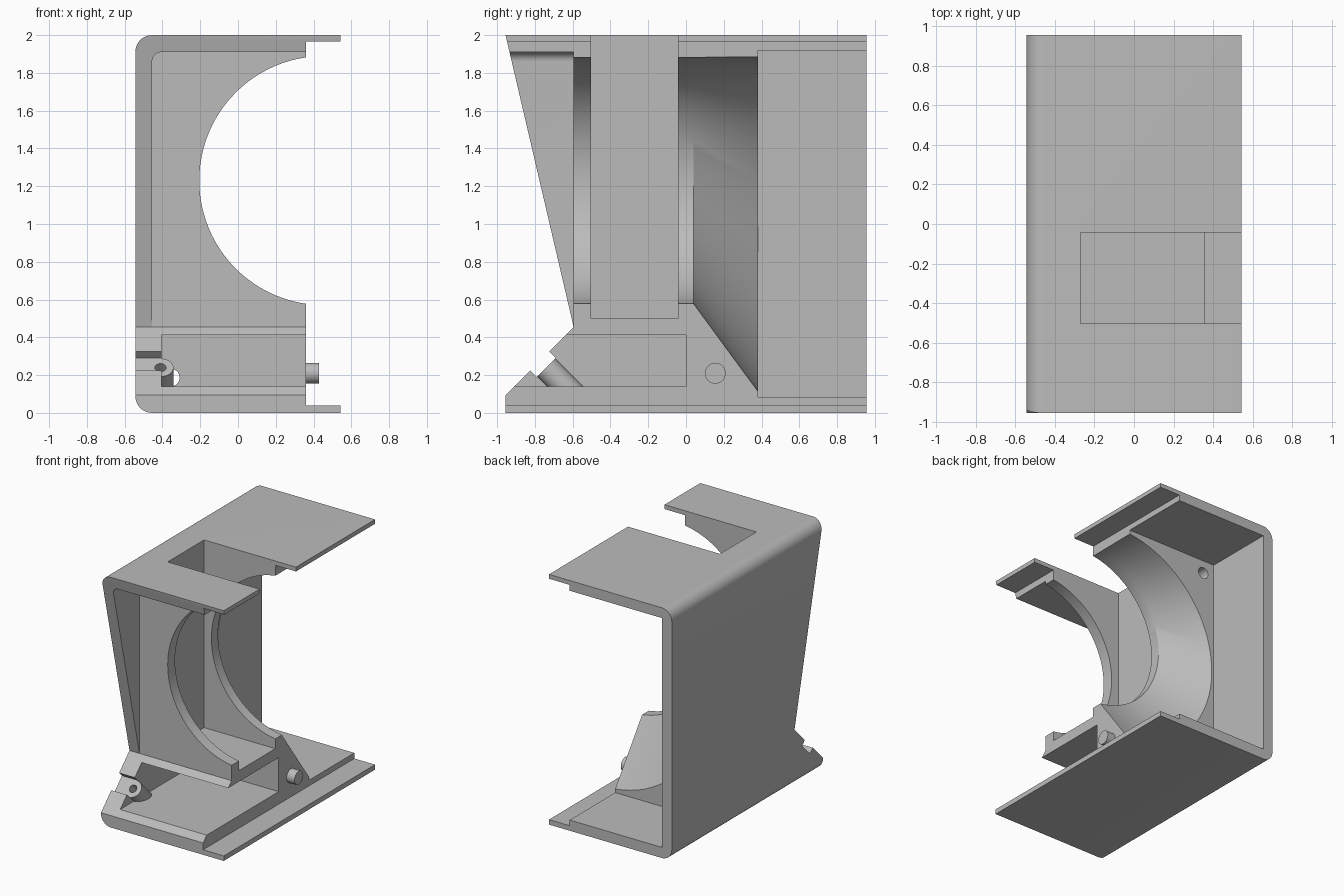
import bpy, bmesh, math
from mathutils import Vector

cube = bpy.data.objects.get("Cube")
if cube:
    bpy.data.objects.remove(cube, do_unlink=True)

grey = bpy.data.materials.new("plain grey")
grey.use_nodes = True
GREY = (0.5, 0.5, 0.5, 1)
grey.diffuse_color = GREY
grey.node_tree.nodes["Principled BSDF"].inputs["Base Color"].default_value = GREY


def loft(name, rings):
    """Closed solid through matching rings of points."""
    bm = bmesh.new()
    loops = [[bm.verts.new(p) for p in ring] for ring in rings]
    n = len(loops[0])
    for low, high in zip(loops, loops[1:]):
        for i in range(n):
            j = (i + 1) % n
            bm.faces.new((low[i], low[j], high[j], high[i]))
    bm.faces.new(loops[0])
    bm.faces.new(loops[-1])
    bmesh.ops.recalc_face_normals(bm, faces=bm.faces)
    mesh = bpy.data.meshes.new(name)
    bm.to_mesh(mesh)
    bm.free()
    mesh.materials.append(grey)
    obj = bpy.data.objects.new(name, mesh)
    bpy.context.collection.objects.link(obj)
    return obj


def prism_y(name, profile, y0, y1):
    return loft(name, [[(x, y, z) for x, z in profile] for y in (y0, y1)])


def prism_x(name, profile, x0, x1):
    return loft(name, [[(x, y, z) for y, z in profile] for x in (x0, x1)])


def box(name, x, y, z):
    return prism_y(name, [(x[0], z[0]), (x[1], z[0]), (x[1], z[1]), (x[0], z[1])], *y)


def arc(cx, cz, r, start, end, n=10):
    angles = [math.radians(start + (end - start) * i / n) for i in range(n + 1)]
    return [(cx + r * math.cos(a), cz + r * math.sin(a)) for a in angles]


def ring_y(cx, cz, r, y, n=96):
    return [(x, y, z) for x, z in arc(cx, cz, r, 0, 360, n)[:-1]]


def rod(name, start, end, r, n=40):
    start, end = Vector(start), Vector(end)
    turn = (end - start).to_track_quat('Z', 'Y')
    circle = [turn @ Vector((a, b, 0)) for a, b in arc(0, 0, r, 0, 360, n)[:-1]]
    return loft(name, [[c + p for p in circle] for c in (start, end)])


def combine(target, tool, operation='DIFFERENCE'):
    mod = target.modifiers.new("cut", 'BOOLEAN')
    mod.operation, mod.solver, mod.object = operation, 'EXACT', tool
    bpy.context.view_layer.objects.active = target
    bpy.ops.object.modifier_apply(modifier=mod.name)
    bpy.data.objects.remove(tool, do_unlink=True)


W, D, T = 0.543, 0.955, 0.088      # half width, half depth, wall thickness
IN, FACE = -W + T, 0.36            # inner wall, right face of the core

# Outer block with two rounded corners
outline = [(W, 0), (W, 2)] + arc(-W + T, 2 - T, T, 90, 180) + arc(-W + T, T, T, 180, 270)
housing = prism_y("housing", outline, -D, D)

# Sloping front
combine(housing, prism_x("front_slope", [(-1.002, 2.2), (-0.595, 0.455), (-1.155, -0.105),
                                         (-1.5, -0.105), (-1.5, 2.2)], -1, 1))
# Thin lips along the open side
combine(housing, box("lip_step", (FACE, 1), (-1.2, 1.2), (0.04, 1.965)))
# Front recess with a rounded inner corner, and square back recess
recess = [(1, 0.456), (1, 1.91)] + arc(IN + 0.05, 1.86, 0.05, 90, 180) + [(IN, 0.456)]
combine(housing, prism_y("front_recess", recess, -1.2, -0.595))
combine(housing, box("back_recess", (IN, 1), (0.38, 1.2), (0.085, 1.918)))
# Round bore that flares out towards the back
bore = [(0.454, 1.23, 0.659, -0.9), (0.454, 1.23, 0.659, 0.04), (0.454, 0.993, 0.897, 0.39)]
combine(housing, loft("bore", [ring_y(*r) for r in bore]))
# Slot through the top
combine(housing, box("top_slot", (-0.27, 1), (-0.503, -0.043), (0.5, 2.2)))
# Lower compartment, open to the front and right
combine(housing, box("compartment", (-0.405, 1), (-1.2, 0), (0.14, 0.412)))
# Holes in the back plate
for z, depth in ((0.187, -0.1), (1.815, 0.2)):
    combine(housing, rod("plate_hole", (-0.355, depth, z), (-0.355, 0.5, z), 0.046))

# Slanted screw boss, its notch in the wall, and its hole
top = Vector((-0.41, -0.74, 0.24))
axis = Vector((0, 1, -1)).normalized()
combine(housing, rod("boss", top - axis * 0.03, top + axis * 0.21, 0.068), 'UNION')
notch = [(-0.79, 0.19), (-0.69, 0.29), (-0.79, 0.39), (-0.89, 0.29)]
combine(housing, prism_x("notch", notch, -1, -0.3))
combine(housing, rod("boss_hole", top - axis * 0.1, top + axis * 0.15, 0.03))

# Locating peg on the right face
peg = rod("locating_peg", (FACE - 0.03, 0.155, 0.21), (0.43, 0.155, 0.21), 0.055)

for obj in (housing, peg):
    bpy.ops.object.select_all(action='DESELECT')
    obj.select_set(True)
    bpy.context.view_layer.objects.active = obj
    bpy.ops.object.shade_smooth_by_angle(angle=math.radians(25))
